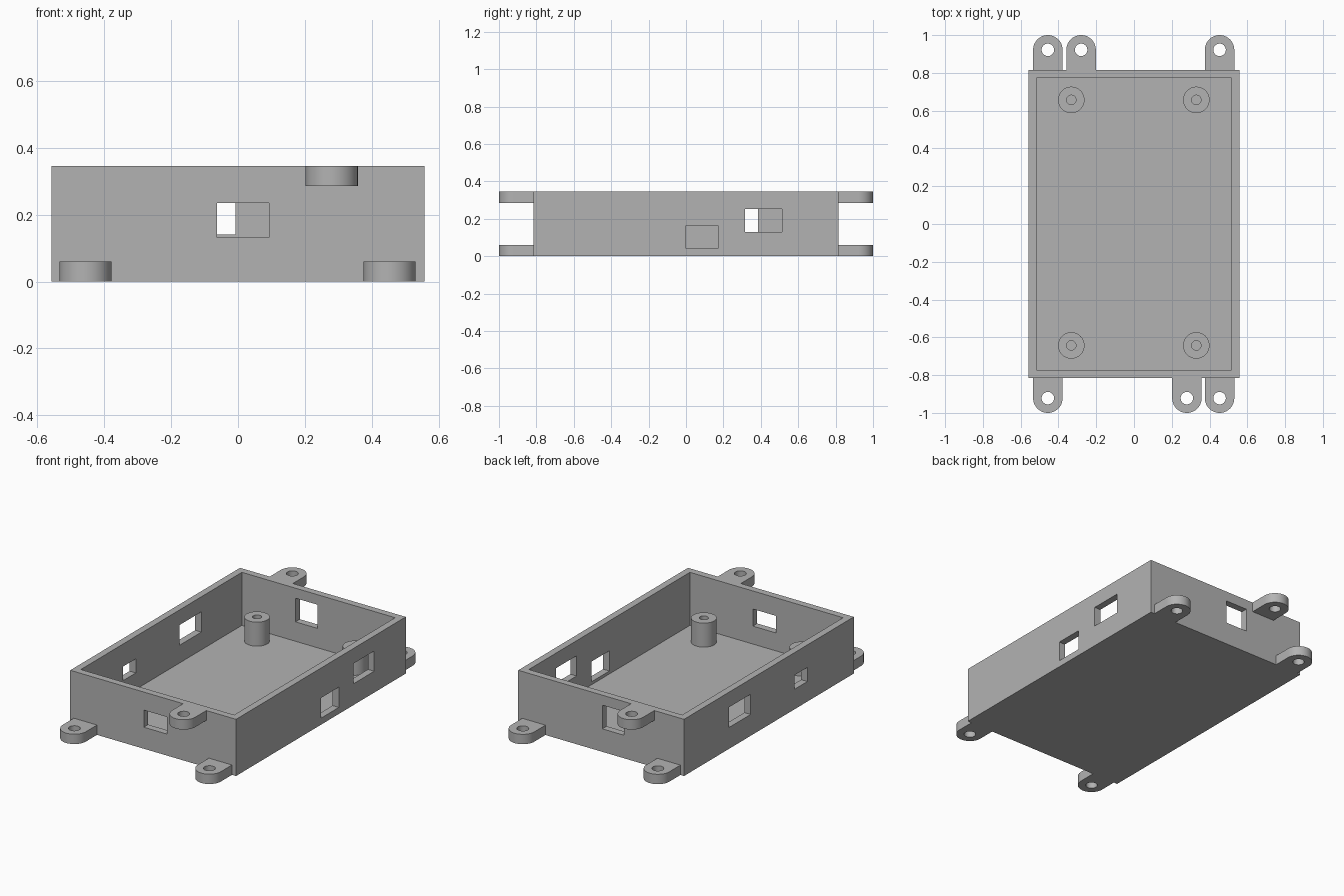
import bpy
import bmesh
import math
from mathutils import Matrix, Vector

default_cube = bpy.data.objects.get("Cube")
if default_cube:
    bpy.data.objects.remove(default_cube)

HX, HY, H = 0.558, 0.816, 0.345   # half width, half depth, height
WALL, FLOOR = 0.042, 0.022
TAB_T, TAB_R, TAB_Y = 0.06, 0.078, 0.922

grey = bpy.data.materials.new("light grey plastic")
grey.use_nodes = True
colour = (0.45, 0.45, 0.45, 1)
grey.diffuse_color = colour
grey.node_tree.nodes["Principled BSDF"].inputs["Base Color"].default_value = colour


def finish(name, bm):
    mesh = bpy.data.meshes.new(name)
    bmesh.ops.recalc_face_normals(bm, faces=bm.faces[:])
    bm.to_mesh(mesh)
    bm.free()
    mesh.materials.append(grey)
    obj = bpy.data.objects.new(name, mesh)
    bpy.context.collection.objects.link(obj)
    return obj


def add_box(bm, x0, x1, y0, y1, z0, z1):
    size = Matrix.Diagonal((x1 - x0, y1 - y0, z1 - z0, 1))
    centre = Vector((x0 + x1, y0 + y1, z0 + z1)) / 2
    bmesh.ops.create_cube(bm, size=1, matrix=Matrix.Translation(centre) @ size)


def box(name, *bounds):
    bm = bmesh.new()
    add_box(bm, *bounds)
    return finish(name, bm)


def cylinder(name, x, y, z0, z1, r):
    bm = bmesh.new()
    bmesh.ops.create_cone(bm, cap_ends=True, segments=48, radius1=r, radius2=r,
                          depth=z1 - z0, matrix=Matrix.Translation((x, y, (z0 + z1) / 2)))
    return finish(name, bm)


def cut(obj, cutter):
    mod = obj.modifiers.new("cut", 'BOOLEAN')
    mod.operation = 'DIFFERENCE'
    mod.solver = 'EXACT'
    mod.object = cutter
    select(obj)
    bpy.ops.object.modifier_apply(modifier=mod.name)
    bpy.data.objects.remove(cutter)


def select(obj):
    bpy.ops.object.select_all(action='DESELECT')
    obj.select_set(True)
    bpy.context.view_layer.objects.active = obj


def smooth(obj):
    select(obj)
    bpy.ops.object.shade_smooth_by_angle(angle=math.radians(30))


# Open tray with thin walls and floor
tray = box("tray", -HX, HX, -HY, HY, 0, H)
cut(tray, box("cavity", -HX + WALL, HX - WALL, -HY + WALL, HY - WALL, FLOOR, H + 0.1))

# Port openings in the side walls: side, start and end along y, bottom, top
for side, y0, y1, z0, z1 in [(1, 0.0, 0.172, 0.04, 0.163), (1, 0.315, 0.513, 0.13, 0.253),
                             (-1, 0.175, 0.385, 0.13, 0.253), (-1, -0.37, -0.245, 0.122, 0.208)]:
    x = side * HX
    cut(tray, box("opening", x - 0.1, x + 0.1, y0, y1, z0, z1))

# Port openings in the front and back walls
for side, x0, x1, z0, z1 in [(-1, -0.063, 0.092, 0.131, 0.235), (1, -0.155, -0.008, 0.14, 0.284)]:
    y = side * HY
    cut(tray, box("opening", x0, x1, y - 0.1, y + 0.1, z0, z1))

# Hollow standoff posts
for x in (-0.332, 0.33):
    for y in (-0.643, 0.657):
        post = cylinder("standoff_post", x, y, FLOOR, 0.168, 0.07)
        cut(post, cylinder("bore", x, y, FLOOR - 0.1, 0.3, 0.025))
        smooth(post)


# Rounded screw tabs, low at the corners and one high on each end
def tab(name, x, side, z0):
    z1 = z0 + TAB_T
    bm = bmesh.new()
    outline = [(x + TAB_R, side * HY), (x - TAB_R, side * HY)]
    steps = 24
    for i in range(steps + 1):
        a = math.pi * (1 - i / steps)
        outline.append((x + TAB_R * math.cos(a), side * (TAB_Y + TAB_R * math.sin(a))))
    face = bm.faces.new([bm.verts.new((px, py, z0)) for px, py in outline])
    top = bmesh.ops.extrude_face_region(bm, geom=[face])
    bmesh.ops.translate(bm, vec=(0, 0, TAB_T),
                        verts=[v for v in top["geom"] if isinstance(v, bmesh.types.BMVert)])
    obj = finish(name, bm)
    cut(obj, cylinder("screw_hole", x, side * TAB_Y, z0 - 0.1, z1 + 0.1, 0.033))
    smooth(obj)


for side, end in ((-1, "front"), (1, "back")):
    tab(end + "_lower_right_tab", -0.456, side, 0)
    tab(end + "_lower_left_tab", 0.453, side, 0)
    tab(end + "_upper_tab", -0.28 * side, side, H - TAB_T)
